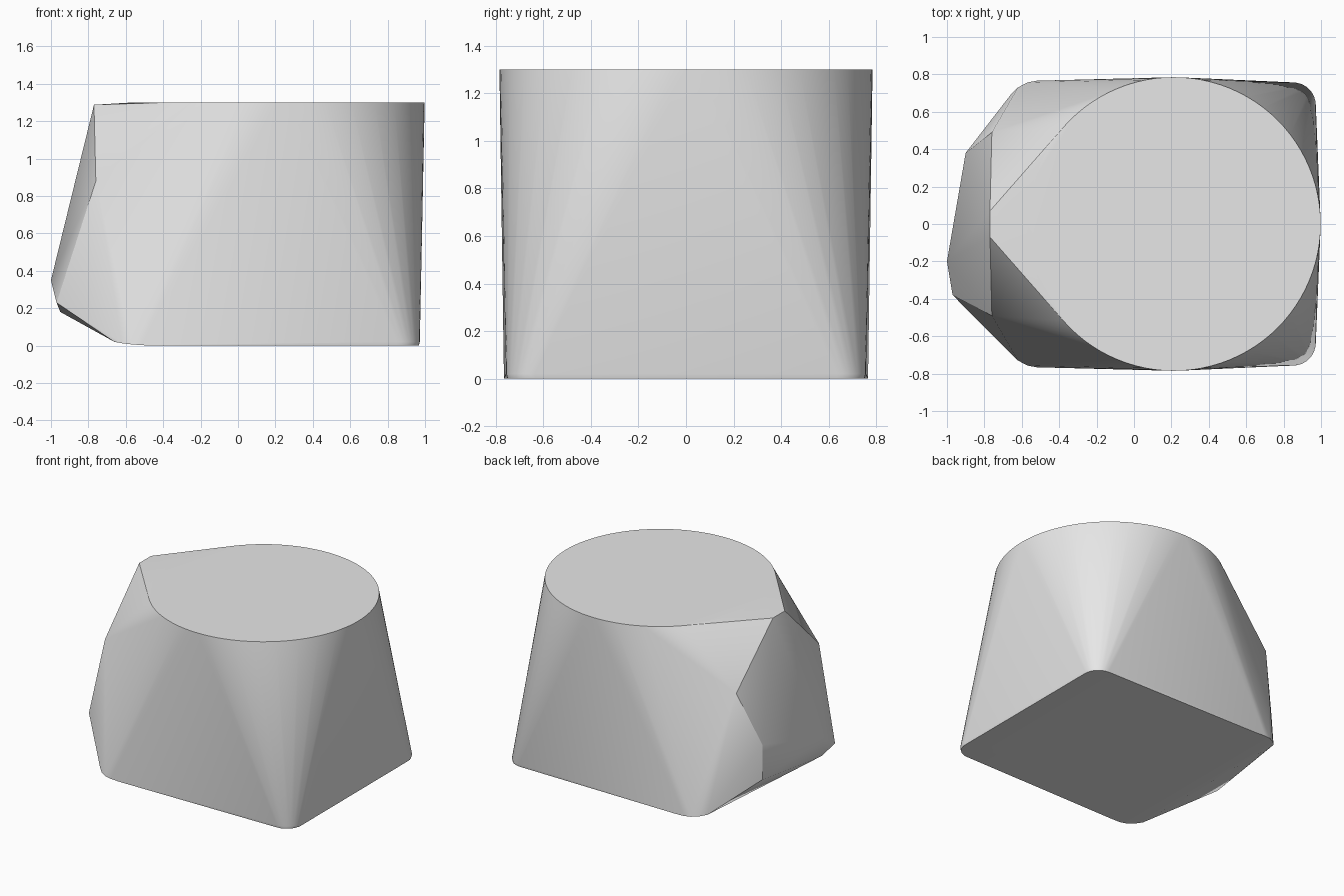
import bpy, bmesh
from math import cos, sin, pi, radians

if "Cube" in bpy.data.objects:
    bpy.data.objects.remove(bpy.data.objects["Cube"], do_unlink=True)

TOP = 1.30
grey = bpy.data.materials.new("light grey")
grey.use_nodes = True
colour = (0.8, 0.8, 0.8, 1)
grey.diffuse_color = colour
grey.node_tree.nodes["Principled BSDF"].inputs["Base Color"].default_value = colour


def arc(cx, cy, r, z, start, end, steps):
    """Points along a horizontal arc, angles in degrees."""
    angles = [radians(start + (end - start) * i / steps) for i in range(steps + 1)]
    return [(cx + r * cos(a), cy + r * sin(a), z) for a in angles]


# Round rim of the top
points = arc(0.213, 0, 0.785, TOP, 0, 360 - 360 / 96, 95)

# Features that mirror front to back
half = arc(0.85, 0.635, 0.122, 0.02, 0, 90, 8)        # right base corner
half += arc(0.85, 0.635, 0.117, 0, 0, 90, 8)
half += [(-0.45, 0.765, 0), (-0.52, 0.766, 0.003),     # left base corner, lifting
         (-0.57, 0.757, 0.007), (-0.62, 0.73, 0.013), (-0.66, 0.69, 0.02)]
half += [(-0.76, 0.49, 0.88), (-0.77, 0.07, 1.288)]    # shoulder and tip
for x, y, z in half:
    points += [(x, y, z), (x, -y, z)]

# Uneven facets of the left bulge
points += [(-0.90, 0.38, 0.49), (-0.90, 0.38, 0.23), (-1.0, -0.20, 0.35),
           (-0.97, -0.38, 0.23), (-0.95, -0.25, 0.18)]

# Stretch a tight skin over all the points
bm = bmesh.new()
for p in points:
    bm.verts.new(p)
bmesh.ops.convex_hull(bm, input=bm.verts[:])
loose = [v for v in bm.verts if not v.link_faces]
bmesh.ops.delete(bm, geom=loose, context="VERTS")
bmesh.ops.dissolve_limit(bm, angle_limit=radians(0.2), verts=bm.verts[:], edges=bm.edges[:])
bmesh.ops.recalc_face_normals(bm, faces=bm.faces[:])

mesh = bpy.data.meshes.new("tapered_body")
bm.to_mesh(mesh)
bm.free()
mesh.materials.append(grey)
body = bpy.data.objects.new("tapered_body", mesh)
bpy.context.collection.objects.link(body)

# Smooth fans with crisp rim and facet edges
bpy.ops.object.select_all(action="DESELECT")
body.select_set(True)
bpy.context.view_layer.objects.active = body
bpy.ops.object.shade_smooth_by_angle(angle=radians(25))
